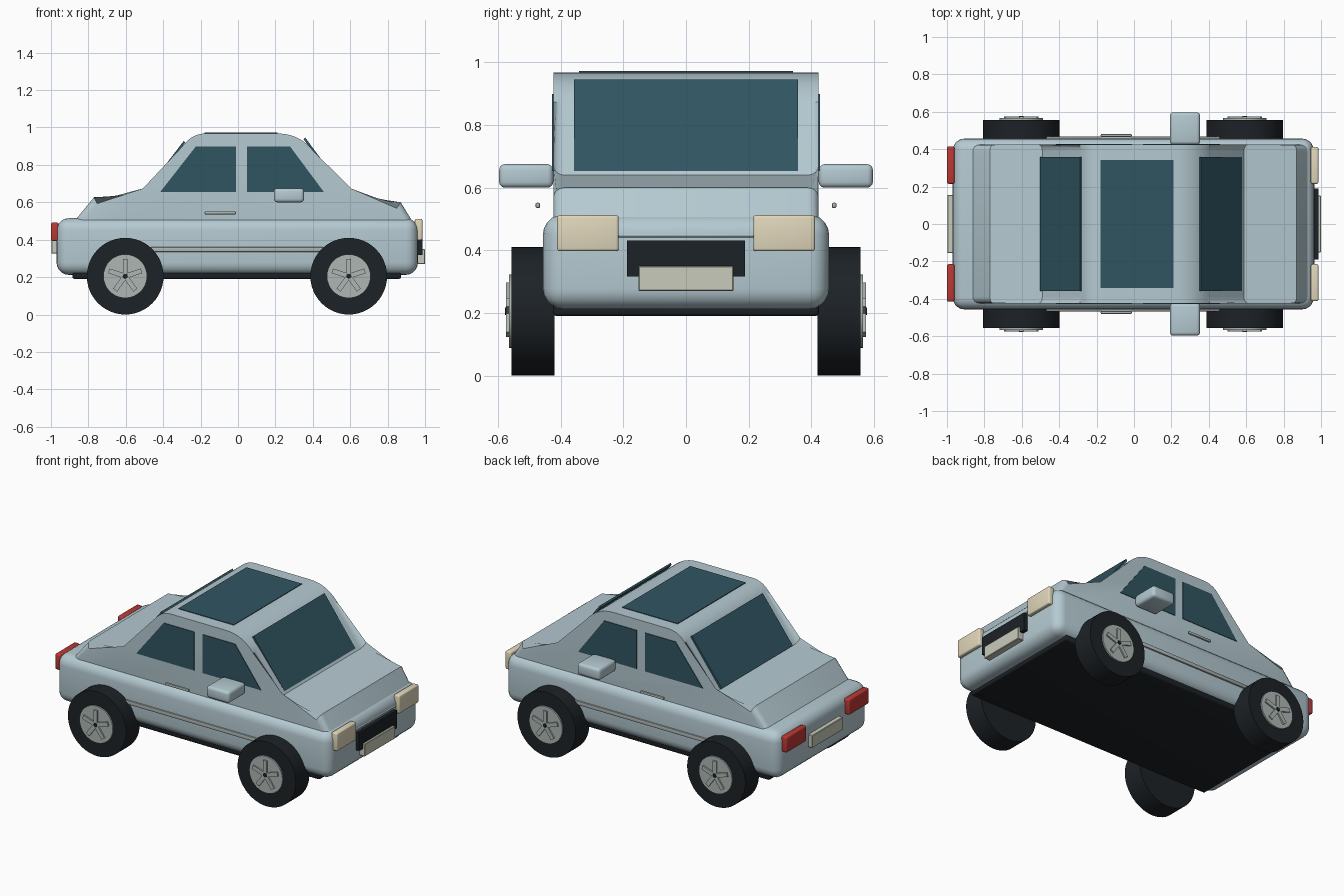
import bpy, bmesh, math
from mathutils import Vector, Matrix

if "Cube" in bpy.data.objects:
    bpy.data.objects.remove(bpy.data.objects["Cube"])


def material(name, r, g, b):
    m = bpy.data.materials.new(name)
    m.diffuse_color = (r, g, b, 1)
    m.use_nodes = True
    m.node_tree.nodes["Principled BSDF"].inputs["Base Color"].default_value = m.diffuse_color
    return m


PAINT = material("paint", 0.46, 0.59, 0.64)
GLASS = material("glass", 0.03, 0.09, 0.12)
BLACK = material("black", 0.012, 0.016, 0.02)
METAL = material("metal", 0.42, 0.47, 0.45)
LAMP = material("lamp", 0.75, 0.68, 0.5)
RED = material("red", 0.5, 0.04, 0.035)
PLATE = material("plate", 0.58, 0.6, 0.5)


def finish(bm, name, mat):
    bmesh.ops.recalc_face_normals(bm, faces=bm.faces)
    me = bpy.data.meshes.new(name)
    bm.to_mesh(me)
    bm.free()
    ob = bpy.data.objects.new(name, me)
    bpy.context.collection.objects.link(ob)
    me.materials.append(mat)
    bpy.ops.object.select_all(action='DESELECT')
    ob.select_set(True)
    bpy.context.view_layer.objects.active = ob
    bpy.ops.object.shade_smooth_by_angle(angle=math.radians(30))
    return ob


def box(name, mat, x, y, z, bevel=0.0, seg=3):
    """Box from (min, max) ranges."""
    bm = bmesh.new()
    bmesh.ops.create_cube(bm, size=1)
    for v in bm.verts:
        v.co = Vector([(r[0] + r[1]) / 2 + c * (r[1] - r[0]) for c, r in zip(v.co, (x, y, z))])
    if bevel:
        bmesh.ops.bevel(bm, geom=bm.edges[:], offset=bevel, segments=seg, profile=0.5, affect='EDGES')
    return finish(bm, name, mat)


def prism(name, mat, pts, y0, y1, bevel=0.0):
    """Side profile (x, z) extruded across y, with optional rounded side rims."""
    bm = bmesh.new()
    a = [bm.verts.new((x, y0, z)) for x, z in pts]
    b = [bm.verts.new((x, y1, z)) for x, z in pts]
    caps = [bm.faces.new(a), bm.faces.new(b[::-1])]
    n = len(pts)
    for i in range(n):
        bm.faces.new((a[i], b[i], b[(i + 1) % n], a[(i + 1) % n]))
    if bevel:
        rims = [e for f in caps for e in f.edges]
        bmesh.ops.bevel(bm, geom=rims, offset=bevel, segments=4, profile=0.5, affect='EDGES')
    return finish(bm, name, mat)


def cylinder(name, mat, x, z, r, y0, y1, seg):
    bm = bmesh.new()
    rot = Matrix.Translation((x, (y0 + y1) / 2, z)) @ Matrix.Rotation(math.pi / 2, 4, 'X')
    bmesh.ops.create_cone(bm, cap_ends=True, segments=seg, radius1=r, radius2=r,
                          depth=abs(y1 - y0), matrix=rot)
    return finish(bm, name, mat)


def rounded(p0, p1, p2, n=7):
    p0, p1, p2 = Vector(p0), Vector(p1), Vector(p2)
    ts = [i / n for i in range(n + 1)]
    return [tuple((1 - t) ** 2 * p0 + 2 * t * (1 - t) * p1 + t * t * p2) for t in ts]


# Body shell, cabin and floor
box("lower_body", PAINT, (-0.97, 0.962), (-0.457, 0.457), (0.212, 0.515), 0.065, 5)
cabin = [(-0.89, 0.48), (-0.77, 0.627), (-0.49, 0.64)]
cabin += rounded((-0.288, 0.909), (-0.244, 0.968), (-0.17, 0.968))
cabin += rounded((0.21, 0.968), (0.33, 0.968), (0.403, 0.874))
cabin += [(0.588, 0.64), (0.87, 0.60), (0.965, 0.445), (0.9, 0.35), (-0.84, 0.35)]
prism("cabin", PAINT, cabin, -0.424, 0.424, 0.035)
box("floor", BLACK, (-0.885, 0.872), (-0.425, 0.425), (0.19, 0.235), 0.012)

# Sloped and roof glass
prism("windshield", GLASS, [(0.578, 0.653), (0.359, 0.946), (0.35, 0.938), (0.566, 0.645)], -0.357, 0.357)
prism("rear_window", GLASS, [(-0.503, 0.65), (-0.29, 0.928), (-0.282, 0.92), (-0.492, 0.642)], -0.357, 0.357)
box("roof_glass", GLASS, (-0.18, 0.21), (-0.342, 0.342), (0.96, 0.972))

# Parts repeated on both sides
rear_pane = [(-0.417, 0.654), (-0.01, 0.654), (-0.01, 0.899), (-0.225, 0.899)]
front_pane = [(0.048, 0.654), (0.46, 0.654), (0.278, 0.899), (0.048, 0.899)]
for side, s in (("right", -1), ("left", 1)):
    def across(a, b):
        return tuple(sorted((s * a, s * b)))
    prism(side + "_rear_side_window", GLASS, rear_pane, s * 0.41, s * 0.428)
    prism(side + "_front_side_window", GLASS, front_pane, s * 0.41, s * 0.428)
    box(side + "_mirror", PAINT, (0.192, 0.353), across(0.424, 0.597), (0.6, 0.675), 0.018)
    box(side + "_door_handle", METAL, (-0.178, -0.012), across(0.466, 0.481), (0.535, 0.552), 0.005, 2)
    box(side + "_side_trim", METAL, (-0.468, 0.458), across(0.45, 0.467), (0.335, 0.36), 0.004, 2)
    box(side + "_headlight", LAMP, (0.945, 0.986), across(0.215, 0.412), (0.397, 0.512), 0.009)
    box(side + "_taillight", RED, (-1.0, -0.96), across(0.215, 0.415), (0.393, 0.492), 0.009)

    # Wheels: tire, rim disc, five spokes and a centre cap
    for end, x in (("front", 0.592), ("rear", -0.603)):
        name = f"{side}_{end}_"
        z = 0.205
        cylinder(name + "tire", BLACK, x, z, 0.205, s * 0.42, s * 0.557, 48)
        cylinder(name + "rim", METAL, x, z, 0.117, s * 0.54, s * 0.566, 32)
        cylinder(name + "centre_cap", BLACK, x, z, 0.012, s * 0.56, s * 0.578, 16)
        for i in range(5):
            spoke = box(f"{name}spoke_{i + 1}", METAL, (0.012, 0.092), (-0.006, 0.006), (-0.013, 0.013))
            spoke.location = (x, s * 0.569, z)
            spoke.rotation_euler = (0, -math.pi / 2 + i * math.tau / 5, 0)

# Grille and plates
box("grille", BLACK, (0.94, 0.986), (-0.189, 0.189), (0.317, 0.432))
box("front_plate", PLATE, (0.95, 1.0), (-0.152, 0.152), (0.27, 0.35), 0.003, 1)
box("rear_plate", PLATE, (-0.998, -0.95), (-0.155, 0.155), (0.325, 0.405), 0.003, 1)
